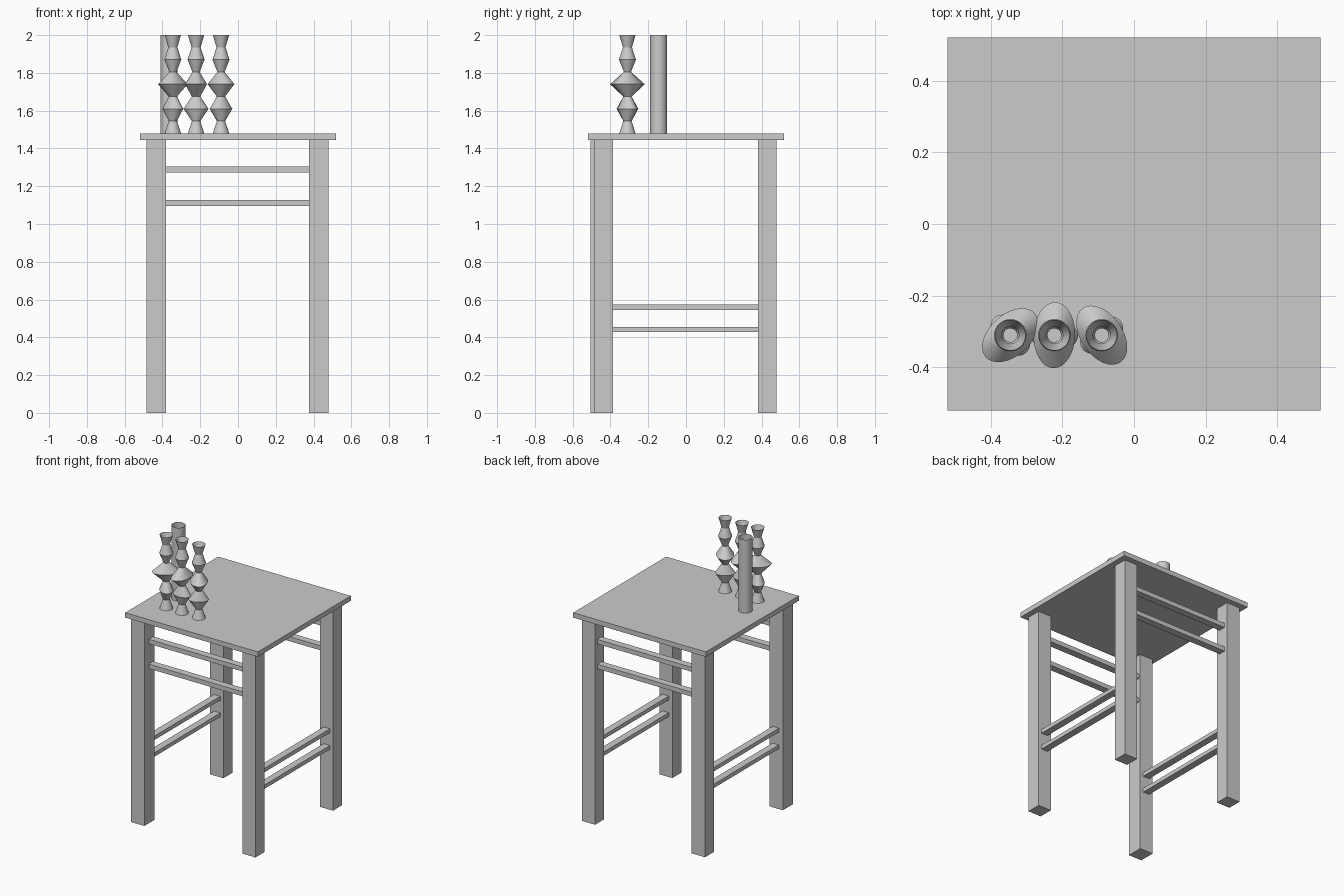
import bpy, bmesh
from math import sin, cos, pi, radians
from mathutils import Vector

if "Cube" in bpy.data.objects:
    bpy.data.objects.remove(bpy.data.objects["Cube"])


def box(name, x, y, z):
    """Axis-aligned box from (min, max) ranges."""
    bm = bmesh.new()
    bmesh.ops.create_cube(bm, size=1)
    lo, hi = Vector((x[0], y[0], z[0])), Vector((x[1], y[1], z[1]))
    for v in bm.verts:
        v.co = Vector([l + (c + 0.5) * (h - l) for l, h, c in zip(lo, hi, v.co)])
    return finish(name, bm)


def finish(name, bm):
    mesh = bpy.data.meshes.new(name)
    bm.to_mesh(mesh)
    bm.free()
    ob = bpy.data.objects.new(name, mesh)
    bpy.context.collection.objects.link(ob)
    return ob


def open_tube(name, x, y, rings, turn=0, sides=32):
    """Open-ended loft through elliptical rings (z, radius along, radius across)."""
    bm = bmesh.new()
    t = radians(turn)
    loops = []
    for z, a, b in rings:
        loop = []
        for i in range(sides):
            u, v = a * cos(2 * pi * i / sides), b * sin(2 * pi * i / sides)
            loop.append(bm.verts.new((x + u * cos(t) - v * sin(t),
                                      y + u * sin(t) + v * cos(t), z)))
        loops.append(loop)
    for low, high in zip(loops, loops[1:]):
        for i in range(sides):
            j = (i + 1) % sides
            bm.faces.new((low[i], low[j], high[j], high[i]))
    ob = finish(name, bm)
    bpy.ops.object.select_all(action='DESELECT')
    ob.select_set(True)
    bpy.context.view_layer.objects.active = ob
    bpy.ops.object.shade_smooth_by_angle(angle=radians(30))


# Table top
box("table_top", (-0.52, 0.52), (-0.52, 0.52), (1.445, 1.48))

# Legs (the front left one stands slightly forward)
left, right, back = (-0.485, -0.381), (0.377, 0.479), (0.38, 0.48)
box("front_left_leg", left, (-0.505, -0.392), (0, 1.445))
box("front_right_leg", right, (-0.488, -0.386), (0, 1.445))
box("back_left_leg", left, back, (0, 1.445))
box("back_right_leg", right, back, (0, 1.445))

# High rungs at front and back, low rungs at the sides
for label, y in (("front", (-0.455, -0.405)), ("back", (0.405, 0.455))):
    for level, z in (("upper", 1.288), ("lower", 1.112)):
        box(f"{label}_{level}_rung", (-0.381, 0.377), y, (z - 0.016, z + 0.016))
for label, x in (("left", (-0.455, -0.405)), ("right", (0.405, 0.455))):
    for level, z in (("upper", 0.56), ("lower", 0.442)):
        box(f"{label}_{level}_rung", x, (-0.39, 0.38), (z - 0.014, z + 0.014))

# Turned vases: alternating necks and oval bulges, each turned differently
radii = [(0.043, 0.043), (0.022, 0.022), (0.045, 0.066), (0.022, 0.022),
         (0.092, 0.058), (0.019, 0.019), (0.045, 0.045), (0.024, 0.024),
         (0.043, 0.043)]
rings = [(1.48 + 0.065 * i, a, b) for i, (a, b) in enumerate(radii)]
for n, (x, turn) in enumerate(((-0.345, 42), (-0.222, 88), (-0.09, 125)), 1):
    open_tube(f"vase_{n}", x, -0.31, rings, turn)

# Plain open tube behind the vases
open_tube("plain_tube", -0.365, -0.145, [(1.48, 0.045, 0.045), (2.0, 0.045, 0.045)])
